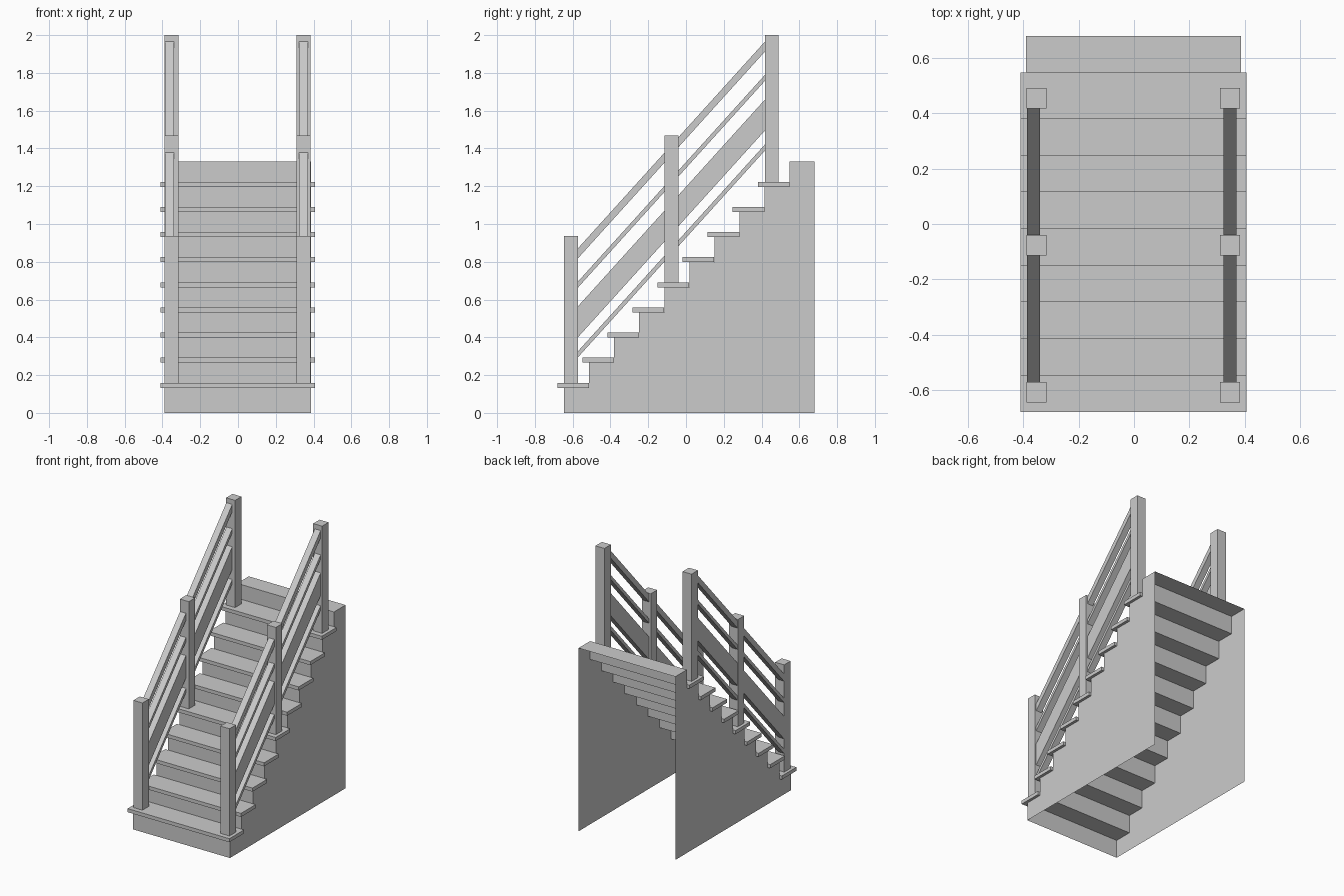
import bpy, bmesh

if "Cube" in bpy.data.objects:
    bpy.data.objects.remove(bpy.data.objects["Cube"])

N = 9            # treads
RUN = 0.1325     # step depth
RISE = 0.133     # step height


def finish(name, bm):
    bmesh.ops.recalc_face_normals(bm, faces=bm.faces)
    mesh = bpy.data.meshes.new(name)
    bm.to_mesh(mesh)
    bm.free()
    obj = bpy.data.objects.new(name, mesh)
    bpy.context.collection.objects.link(obj)
    return obj


def prism(name, profile, x0, x1):
    """Closed y-z profile extruded along x."""
    bm = bmesh.new()
    face = bm.faces.new([bm.verts.new((x0, y, z)) for y, z in profile])
    ext = bmesh.ops.extrude_face_region(bm, geom=[face], use_keep_orig=True)
    verts = [v for v in ext["geom"] if isinstance(v, bmesh.types.BMVert)]
    bmesh.ops.translate(bm, verts=verts, vec=(x1 - x0, 0, 0))
    return finish(name, bm)


def box(name, x0, x1, y0, y1, z0, z1):
    return prism(name, [(y0, z0), (y1, z0), (y1, z1), (y0, z1)], x0, x1)


# Hollow stair body: stepped sheet with two side walls, open at back and bottom
outline = [(-0.645, 0)]
for i in range(N + 1):
    y = -0.645 + RUN * i
    z = RISE * (i + 1)
    outline += [(y, z), (y + RUN, z)]
outline.append((0.68, 0))
body = prism("stair_body", outline, -0.39, 0.387)
bm = bmesh.new()
bm.from_mesh(body.data)
open_faces = [f for f in bm.faces
              if all(v.co.z < 1e-4 for v in f.verts)
              or all(v.co.y > 0.679 for v in f.verts)]
bmesh.ops.delete(bm, geom=open_faces, context='FACES')
bm.to_mesh(body.data)
bm.free()

# Overhanging treads
for i in range(N):
    y = -0.68 + RUN * i
    z = RISE * (i + 1)
    box(f"tread_{i + 1}", -0.41, 0.407, y, y + 0.167, z, z + 0.026)

# Posts and sloping rails on each side
posts = [(-0.645, 0.159), (-0.113, 0.691), (0.418, 1.223)]
rails = {"handrail": (0.815, 0.868), "upper_bar": (0.66, 0.692),
         "wide_board": (0.397, 0.561), "lower_bar": (0.291, 0.323)}
Y0, Y1, CLIMB = -0.575, 0.42, 1.1
for side, px, rx in (("left", -0.388, -0.386), ("right", 0.311, 0.324)):
    for k, (y, z) in enumerate(posts):
        box(f"{side}_post_{k + 1}", px, px + 0.072, y, y + 0.073, z, z + 0.778)
    for part, (lo, hi) in rails.items():
        prism(f"{side}_{part}",
              [(Y0, lo), (Y1, lo + CLIMB), (Y1, hi + CLIMB), (Y0, hi)],
              rx, rx + 0.047)
